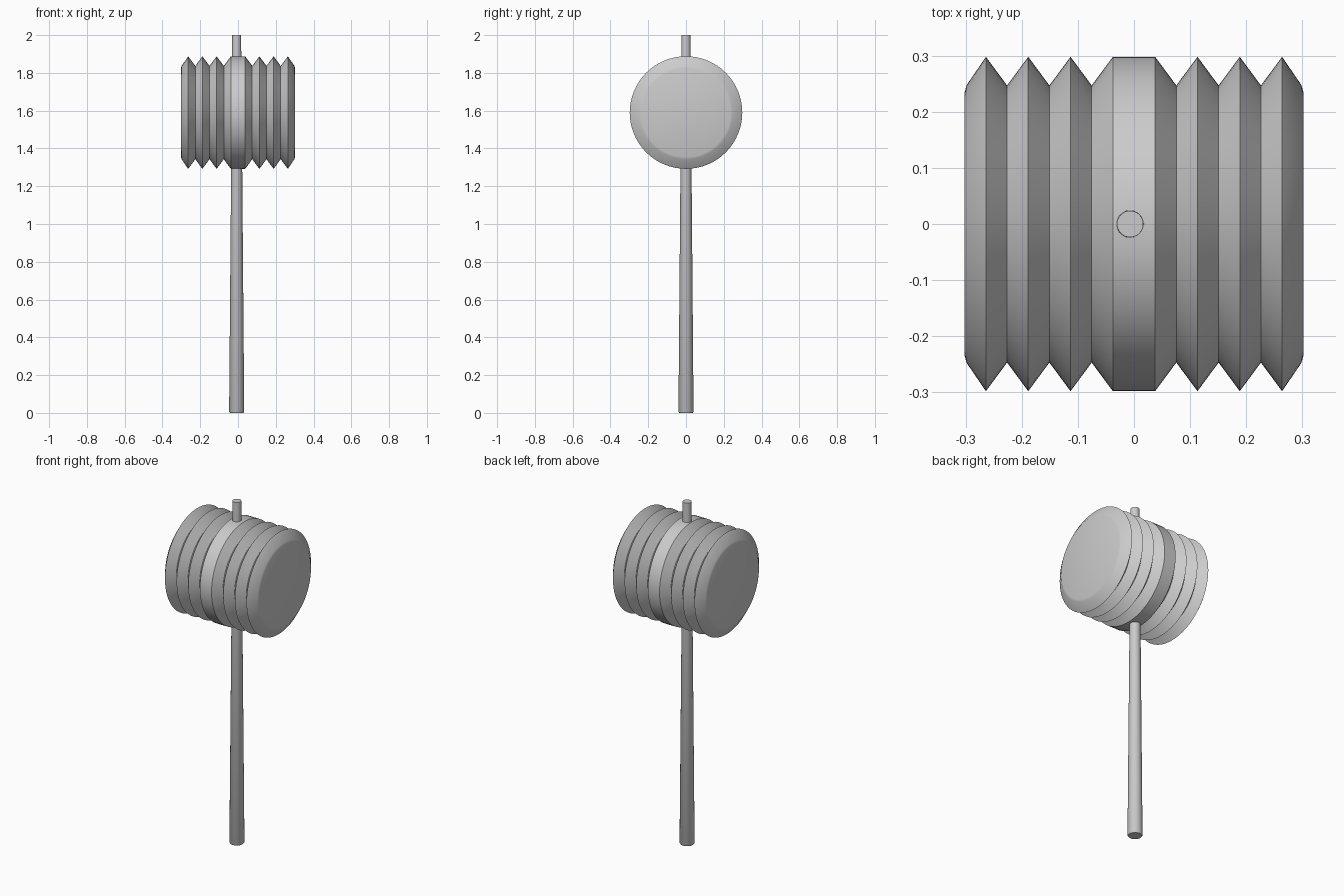
import bpy
import bmesh
import math

if "Cube" in bpy.data.objects:
    bpy.data.objects.remove(bpy.data.objects["Cube"], do_unlink=True)

grey = bpy.data.materials.new("plain grey")
grey.use_nodes = True
colour = (0.6, 0.6, 0.6, 1)
grey.diffuse_color = colour
grey.node_tree.nodes["Principled BSDF"].inputs["Base Color"].default_value = colour


def lathe(name, profile, sides, angle):
    """Turn (radius, height) points about z and cap both ends."""
    bm = bmesh.new()
    rings = []
    for r, h in profile:
        rings.append([bm.verts.new((r * math.cos(a), r * math.sin(a), h))
                      for a in (math.tau * i / sides for i in range(sides))])
    for low, high in zip(rings, rings[1:]):
        for i in range(sides):
            j = (i + 1) % sides
            bm.faces.new((low[i], low[j], high[j], high[i]))
    bm.faces.new(rings[0][::-1])
    bm.faces.new(rings[-1])
    mesh = bpy.data.meshes.new(name)
    bm.to_mesh(mesh)
    bm.free()
    obj = bpy.data.objects.new(name, mesh)
    bpy.context.collection.objects.link(obj)
    mesh.materials.append(grey)
    bpy.ops.object.select_all(action="DESELECT")
    obj.select_set(True)
    bpy.context.view_layer.objects.active = obj
    bpy.ops.object.shade_smooth_by_angle(angle=math.radians(angle))
    return obj


# Ribbed head: flat middle band, three ridges on each side, softened end rims
step, peak, valley = 0.0377, 0.298, 0.247
half = [(peak, step)]
for k in range(1, 4):
    half += [(valley, 2 * k * step), (peak, (2 * k + 1) * step)]
half += [(0.248, 0.298), (0.235, 0.302)]
profile = [(r, -h) for r, h in reversed(half)] + half
head = lathe("mallet_head", profile, 64, 40)
head.rotation_euler.y = math.pi / 2
head.location.z = 1.59

# Tapered handle passing through the head, with a softened foot
handle = lathe("handle", [(0.036, 0), (0.04, 0.006), (0.0235, 2)], 32, 40)
handle.location.x = -0.007
